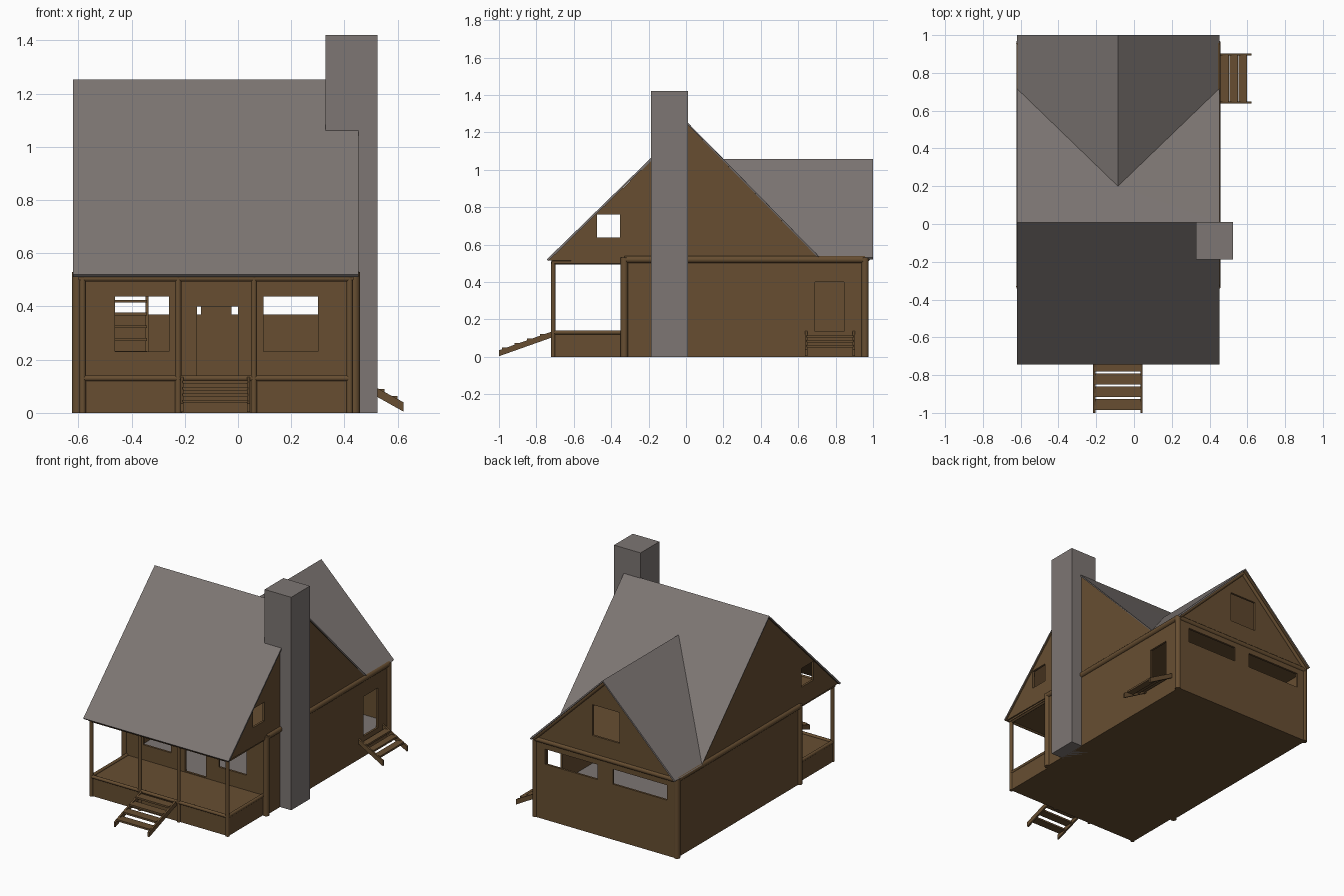
import bpy, bmesh
from mathutils import Matrix, Vector

if "Cube" in bpy.data.objects:
    bpy.data.objects.remove(bpy.data.objects["Cube"])


def material(name, rgb):
    m = bpy.data.materials.new(name)
    m.diffuse_color = (*rgb, 1)
    m.use_nodes = True
    m.node_tree.nodes["Principled BSDF"].inputs["Base Color"].default_value = m.diffuse_color
    return m


WOOD = material("brown wood", (0.135, 0.076, 0.031))
STONE = material("grey stone", (0.205, 0.181, 0.172))


def add(name, bm, mat):
    me = bpy.data.meshes.new(name)
    bm.to_mesh(me)
    bm.free()
    ob = bpy.data.objects.new(name, me)
    bpy.context.collection.objects.link(ob)
    me.materials.append(mat)
    return ob


def box(name, lo, hi, mat=WOOD):
    lo, hi = Vector(lo), Vector(hi)
    bm = bmesh.new()
    m = Matrix.Translation((lo + hi) / 2) @ Matrix.Diagonal((*(hi - lo), 1))
    bmesh.ops.create_cube(bm, size=1, matrix=m)
    return add(name, bm, mat)


def log(name, a, b, r):
    """Round timber from a to b."""
    a, b = Vector(a), Vector(b)
    rot = (b - a).to_track_quat('Z', 'Y').to_matrix().to_4x4()
    bm = bmesh.new()
    bmesh.ops.create_cone(bm, cap_ends=True, segments=12, radius1=r, radius2=r,
                          depth=(b - a).length,
                          matrix=Matrix.Translation((a + b) / 2) @ rot)
    for f in bm.faces:
        f.smooth = len(f.verts) == 4
    for e in bm.edges:
        e.smooth = all(f.smooth for f in e.link_faces)
    return add(name, bm, WOOD)


def rect(a0, a1, b0, b1):
    return [(a0, b0), (a1, b0), (a1, b1), (a0, b1)]


def panel(name, axis, pos, outline, holes=(), thick=0.014):
    """Flat panel with openings, across x (profile y,z) or across y (profile x,z)."""
    cu = bpy.data.curves.new(name, 'CURVE')
    cu.dimensions, cu.fill_mode, cu.extrude = '2D', 'BOTH', thick / 2
    for loop in [outline, *holes]:
        sp = cu.splines.new('POLY')
        sp.points.add(len(loop) - 1)
        for p, (u, v) in zip(sp.points, loop):
            p.co = (u, v, 0, 1)
        sp.use_cyclic_u = True
    tmp = bpy.data.objects.new(name + "_outline", cu)
    bpy.context.collection.objects.link(tmp)
    dg = bpy.context.evaluated_depsgraph_get()
    me = bpy.data.meshes.new_from_object(tmp.evaluated_get(dg))
    bm = bmesh.new()
    bm.from_mesh(me)
    bpy.data.objects.remove(tmp)
    if axis == 'x':
        m = Matrix(((0, 0, 1, pos), (1, 0, 0, 0), (0, 1, 0, 0), (0, 0, 0, 1)))
    else:
        m = Matrix(((1, 0, 0, 0), (0, 0, -1, pos), (0, 1, 0, 0), (0, 0, 0, 1)))
    bmesh.ops.transform(bm, matrix=m, verts=bm.verts)
    bmesh.ops.remove_doubles(bm, verts=bm.verts, dist=1e-5)
    bmesh.ops.recalc_face_normals(bm, faces=bm.faces)
    for f in bm.faces:
        f.smooth = False
        f.material_index = 0
    return add(name, bm, WOOD)


L, R, MID = -0.6, 0.435, -0.085      # side walls and rear ridge in x
F, B, PORCH = -0.33, 0.963, -0.71    # front wall, back wall, porch edge in y

# Walls with open doors and windows
panel("front_wall", 'y', F, rect(L, R, 0, 0.515),
      [rect(-0.155, 0, 0.135, 0.4), rect(-0.463, -0.26, 0.23, 0.437),
       rect(0.095, 0.3, 0.23, 0.437)])
panel("back_wall", 'y', B, [(L, 0), (R, 0), (R, 0.535), (MID, 1.045), (L, 0.535)],
      [rect(-0.025, 0.36, 0.37, 0.47), rect(-0.54, -0.14, 0.37, 0.47),
       rect(-0.19, 0.01, 0.655, 0.86)])
side = [(F, 0), (B, 0), (B, 0.525), (0.712, 0.525), (0.01, 1.24), (-0.735, 0.515), (F, 0.51)]
attic = rect(-0.475, -0.352, 0.637, 0.762)
panel("left_wall", 'x', L, side, [attic])
panel("right_wall", 'x', R, side, [attic, rect(0.69, 0.845, 0.135, 0.4)])

# Floors and ceiling
box("house_base", (L, F, 0), (R, B, 0.12))
box("inner_floor", (L, F, 0.12), (R, B, 0.13), STONE)
box("porch_base", (-0.59, PORCH, 0), (0.425, F, 0.13))
box("loft_floor", (L, -0.72, 0.5), (R, B, 0.512))

# Corner logs and wall plates
for s, x in (("left", -0.604), ("right", 0.439)):
    for n, y in (("front", F), ("back", 0.957)):
        log(f"{s}_{n}_corner_log", (x, y, 0), (x, y, 0.53), 0.02)
    log(f"{s}_wall_plate", (x, F, 0.52), (x, 0.957, 0.52), 0.019)
    # Porch side rails and beams
    px = -0.584 if s == "left" else 0.42
    log(f"{s}_porch_edge", (px, PORCH, 0.13), (px, F, 0.13), 0.011)
    log(f"{s}_porch_beam", (px, PORCH, 0.505), (px, F, 0.505), 0.012)
    # Rake logs on the rear gable
    log(f"{s}_rake_log", (x, 0.972, 0.522), (MID, 0.972, 1.035), 0.012)
log("back_wall_plate", (-0.604, 0.963, 0.52), (0.439, 0.963, 0.52), 0.017)

# Porch posts, front edge and front beam
for i, x in enumerate((-0.584, -0.225, 0.06, 0.42)):
    log(f"porch_post_{i + 1}", (x, PORCH, 0), (x, PORCH, 0.51), 0.012)
log("porch_front_edge", (-0.584, PORCH, 0.13), (0.42, PORCH, 0.13), 0.011)
log("porch_front_beam", (-0.584, PORCH, 0.505), (0.42, PORCH, 0.505), 0.012)

# Roof: front slope, rear slope cut at the valleys, rear gable slopes
RL, RR = -0.62, 0.452
pts = [(RL, -0.745, 0.52), (RR, -0.745, 0.52), (RR, 0.008, 1.253), (RL, 0.008, 1.253),
       (RL, 0.717, 0.53), (MID, 0.2, 1.058), (RR, 0.717, 0.53),
       (MID, 1, 1.058), (RL, 1, 0.53), (RR, 1, 0.53)]
bm = bmesh.new()
vs = [bm.verts.new(p) for p in pts]
for ids in ((0, 1, 2, 3), (3, 2, 5), (3, 5, 4), (2, 6, 5), (4, 5, 7, 8), (5, 6, 9, 7)):
    f = bm.faces.new([vs[i] for i in ids])
    f.normal_update()
    if f.normal.z < 0:
        f.normal_flip()
roof = add("roof", bm, STONE)
roof.data.materials.append(WOOD)
mod = roof.modifiers.new("thickness", 'SOLIDIFY')
mod.thickness, mod.offset, mod.material_offset = 0.012, -1, 1

# Chimney
box("chimney", (0.328, -0.188, 0), (0.524, 0.01, 1.42), STONE)

# Front steps
prof = [(-1, 0.003), (-1, 0.035), (-0.712, 0.137), (-0.712, 0.105)]
for n, x in (("left", -0.21), ("right", 0.04)):
    panel(f"front_step_{n}_stringer", 'x', x, prof, thick=0.012)
for i in range(4):
    y = -0.752 - 0.068 * i
    z = 0.137 + (y + 0.712) * 0.354
    box(f"front_tread_{i + 1}", (-0.208, y - 0.029, z - 0.014), (0.038, y + 0.029, z - 0.002))

# Side steps
prof = [(0.437, 0.108), (0.437, 0.14), (0.622, 0.04), (0.622, 0.005)]
for n, y in (("front", 0.643), ("back", 0.897)):
    panel(f"side_step_{n}_stringer", 'y', y, prof, thick=0.012)
for i in range(3):
    x = 0.48 + 0.048 * i
    z = 0.14 - (x - 0.437) * 0.54
    box(f"side_tread_{i + 1}", (x - 0.023, 0.645, z - 0.014), (x + 0.023, 0.895, z - 0.002))

# Inner stairs to the loft
for n, x in (("left", -0.57), ("right", -0.342)):
    panel(f"inner_stair_{n}_stringer", 'x', x,
          [(0.1, 0.13), (0.15, 0.13), (0.6, 0.5), (0.55, 0.5)], thick=0.01)
for i in range(7):
    y, z = 0.16 + 0.058 * i, 0.18 + 0.048 * i
    box(f"inner_tread_{i + 1}", (-0.57, y - 0.03, z - 0.005), (-0.342, y + 0.03, z + 0.005))
